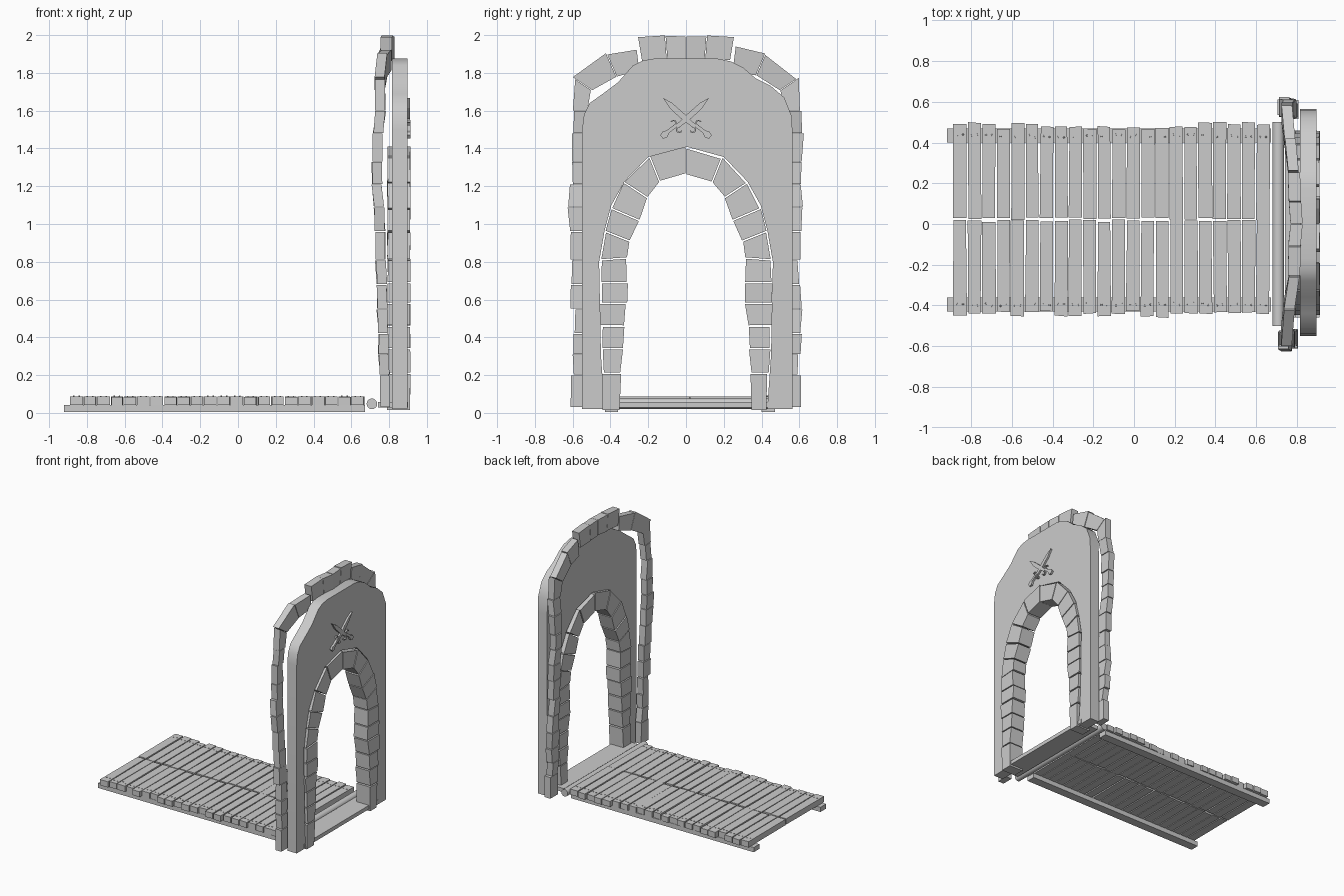
import bpy, bmesh, math, random
from mathutils import Vector, Matrix

random.seed(4)
if "Cube" in bpy.data.objects:
    bpy.data.objects.remove(bpy.data.objects["Cube"])

stone_grey = bpy.data.materials.new("plain grey")
stone_grey.use_nodes = True
grey = (0.6, 0.6, 0.6, 1)
stone_grey.diffuse_color = grey
stone_grey.node_tree.nodes["Principled BSDF"].inputs["Base Color"].default_value = grey


def finish(bm, name, smooth=False):
    bmesh.ops.recalc_face_normals(bm, faces=bm.faces[:])
    mesh = bpy.data.meshes.new(name)
    bm.to_mesh(mesh)
    bm.free()
    mesh.materials.append(stone_grey)
    obj = bpy.data.objects.new(name, mesh)
    bpy.context.collection.objects.link(obj)
    if smooth:
        bpy.ops.object.select_all(action='DESELECT')
        obj.select_set(True)
        bpy.context.view_layer.objects.active = obj
        bpy.ops.object.shade_smooth_by_angle(angle=math.radians(35))
    return obj


def loft(bm, ring_a, ring_b):
    """Closed solid between two matching outlines."""
    a = [bm.verts.new(p) for p in ring_a]
    b = [bm.verts.new(p) for p in ring_b]
    n = len(a)
    bm.faces.new(a)
    bm.faces.new(b[::-1])
    for i in range(n):
        j = (i + 1) % n
        bm.faces.new((a[j], a[i], b[i], b[j]))


def slab(bm, outline, x0, x1):
    loft(bm, [(x0, y, z) for y, z in outline], [(x1, y, z) for y, z in outline])


def box(bm, x0, x1, y0, y1, z0, z1):
    slab(bm, [(y0, z0), (y1, z0), (y1, z1), (y0, z1)], x0, x1)


def jit(a):
    return random.uniform(-a, a)


def stones(name, joints, thick, gap, rough):
    """Row of rough blocks; a joint is (inner y, inner z, outer y, outer z, x)."""
    for side in (1, -1):
        bm = bmesh.new()
        for j0, j1 in zip(joints, joints[1:]):
            rings = []
            push = jit(rough)
            for j, k in ((j0, j1), (j1, j0)):
                inner, outer = Vector(j[:2]), Vector(j[2:4])
                inner += (Vector(k[:2]) - inner).normalized() * gap
                outer += (Vector(k[2:4]) - outer).normalized() * gap
                out = (outer - inner).normalized()
                inner += out * jit(rough * 0.5)
                outer += out * (push + jit(rough * 0.5))
                x, h = j[4] + jit(rough * 0.3), thick / 2
                rings.append([(x - h, side * inner.x, inner.y), (x + h, side * inner.x, inner.y),
                              (x + h, side * outer.x, outer.y), (x - h, side * outer.x, outer.y)])
            loft(bm, *rings)
        finish(bm, name + ("_left" if side > 0 else "_right"))


# Gate wall with a pointed opening
outer = [(-0.55, 0.02), (-0.55, 1.5), (-0.54, 1.58), (-0.51, 1.64), (-0.44, 1.69), (-0.36, 1.75),
         (-0.28, 1.84), (-0.23, 1.865), (-0.17, 1.875), (0.17, 1.875), (0.24, 1.86), (0.3, 1.83),
         (0.37, 1.77), (0.45, 1.73), (0.52, 1.67), (0.56, 1.57), (0.565, 1.45), (0.565, 0.02)]
half_arch = [(0.43, 0.02), (0.45, 0.3), (0.46, 0.8), (0.43, 0.97), (0.395, 1.1),
             (0.325, 1.225), (0.2, 1.355), (0, 1.41)]
bm = bmesh.new()
slab(bm, outer + half_arch + [(-y, z) for y, z in half_arch[-2::-1]], 0.815, 0.897)
finish(bm, "gate_wall", smooth=True)

# Stones lining the opening
cx = 0.852
stones("arch_stones", [
    (0.35, 0.01, 0.43, 0.01, cx), (0.345, 0.21, 0.435, 0.21, cx), (0.335, 0.34, 0.445, 0.34, cx),
    (0.33, 0.46, 0.45, 0.46, cx), (0.315, 0.58, 0.455, 0.58, cx), (0.31, 0.69, 0.455, 0.69, cx),
    (0.315, 0.82, 0.45, 0.81, cx), (0.3, 0.91, 0.425, 0.96, cx), (0.25, 1.02, 0.39, 1.08, cx),
    (0.205, 1.14, 0.32, 1.215, cx), (0.14, 1.225, 0.19, 1.35, cx), (0, 1.268, 0, 1.402, cx)],
    0.12, 0.004, 0.008)

# Free-standing ring of stones along the outer edge
ring = [(0.515, 0.03, 0.6, 0.03, 0.78)]
for z, reach, x in ((0.2, 0.595, 0.778), (0.31, 0.6, 0.77), (0.42, 0.6, 0.768), (0.55, 0.6, 0.762),
                    (0.68, 0.6, 0.76), (0.81, 0.6, 0.755), (0.96, 0.605, 0.752), (1.09, 0.615, 0.745),
                    (1.21, 0.605, 0.737), (1.33, 0.605, 0.735), (1.48, 0.61, 0.74), (1.6, 0.6, 0.755)):
    ring.append((reach - 0.075, z, reach, z, x))
ring += [(0.5, 1.71, 0.59, 1.77, 0.752), (0.37, 1.785, 0.42, 1.9, 0.765),
         (0.245, 1.81, 0.26, 1.93, 0.785), (0.235, 1.865, 0.255, 1.985, 0.785),
         (0.1, 1.87, 0.11, 1.995, 0.79), (0, 1.87, 0, 1.995, 0.8)]
corner = ring.index((0.245, 1.81, 0.26, 1.93, 0.785))
stones("outer_stones", ring[:corner + 1], 0.052, 0.002, 0.013)
stones("crown_stones", ring[corner + 1:], 0.06, 0.002, 0.006)

# Crossed curved swords raised on the wall
blade = [(-0.122, 1.668), (-0.075, 1.642), (-0.02, 1.594), (0.055, 1.523),
         (0.04, 1.508), (-0.035, 1.565), (-0.085, 1.613)]
grip = [(0.042, 1.522), (0.056, 1.507), (0.09, 1.482), (0.1, 1.458), (0.122, 1.452),
        (0.137, 1.47), (0.125, 1.488), (0.1, 1.497), (0.06, 1.528)]
for side, label in ((1, "left"), (-1, "right")):
    bm = bmesh.new()
    for part, face in ((blade, 0.911), (grip, 0.913)):
        slab(bm, [(side * y, z) for y, z in part], 0.89, face)
    for cy, cz, spin in ((0.066, 1.534, 0.4), (0.036, 1.499, 3.5)):
        # Scrolled ends of the guard
        for i in range(7):
            quad = []
            for k, r in ((i, 0.018), (i + 1, 0.018), (i + 1, 0.011), (i, 0.011)):
                a = spin + k * 0.65
                quad.append((side * (cy + r * math.cos(a)), cz + r * math.sin(a)))
            slab(bm, quad, 0.89, 0.912)
    finish(bm, "sword_emblem_" + label)

# Threshold plate and hinge rod
bm = bmesh.new()
box(bm, 0.742, 0.9, -0.46, 0.46, 0.028, 0.058)
finish(bm, "threshold")
bm = bmesh.new()
bmesh.ops.create_cone(bm, cap_ends=True, segments=20, radius1=0.028, radius2=0.028, depth=1.0,
                      matrix=Matrix.Translation((0.709, 0, 0.048)) @ Matrix.Rotation(math.pi / 2, 4, 'X'))
finish(bm, "hinge_rod", smooth=True)

# Rails under the bridge
for name, y in (("bridge_rail_left", 0.435), ("bridge_rail_right", -0.395)):
    bm = bmesh.new()
    box(bm, -0.92, 0.672, y - 0.035, y + 0.035, 0.005, 0.042)
    finish(bm, name)

# Two rows of uneven planks with nail heads
count, start, pitch = 22, -0.89, 0.0709
for name, mid, end, step in (("planks_left", 0.026, 0.478, 1), ("planks_right", 0.016, -0.44, -1)):
    planks, nails = bmesh.new(), bmesh.new()
    for i in range(count):
        x0, x1 = start + i * pitch, start + (i + 1) * pitch
        tip = end + step * random.choice((-0.012, -0.006, 0, 0, 0.012, 0.02))
        root = mid + jit(0.006)
        plan = [(x0 + 0.003 + jit(0.003), root), (x1 - 0.004 + jit(0.003), root),
                (x1 - 0.004 + jit(0.004), tip + jit(0.003)), (x0 + 0.003 + jit(0.004), tip + jit(0.003))]
        top = 0.086 + jit(0.002)
        loft(planks, [(x, y, 0.042) for x, y in plan], [(x, y, top) for x, y in plan])
        for t in (0.3, 0.7):
            spot = (x0 + pitch * t, end - step * 0.045 + jit(0.008), top + 0.001)
            bmesh.ops.create_cone(nails, cap_ends=True, segments=6, radius1=0.005, radius2=0.004,
                                  depth=0.005, matrix=Matrix.Translation(spot))
    finish(planks, "bridge_" + name)
    finish(nails, "nails_" + name)
